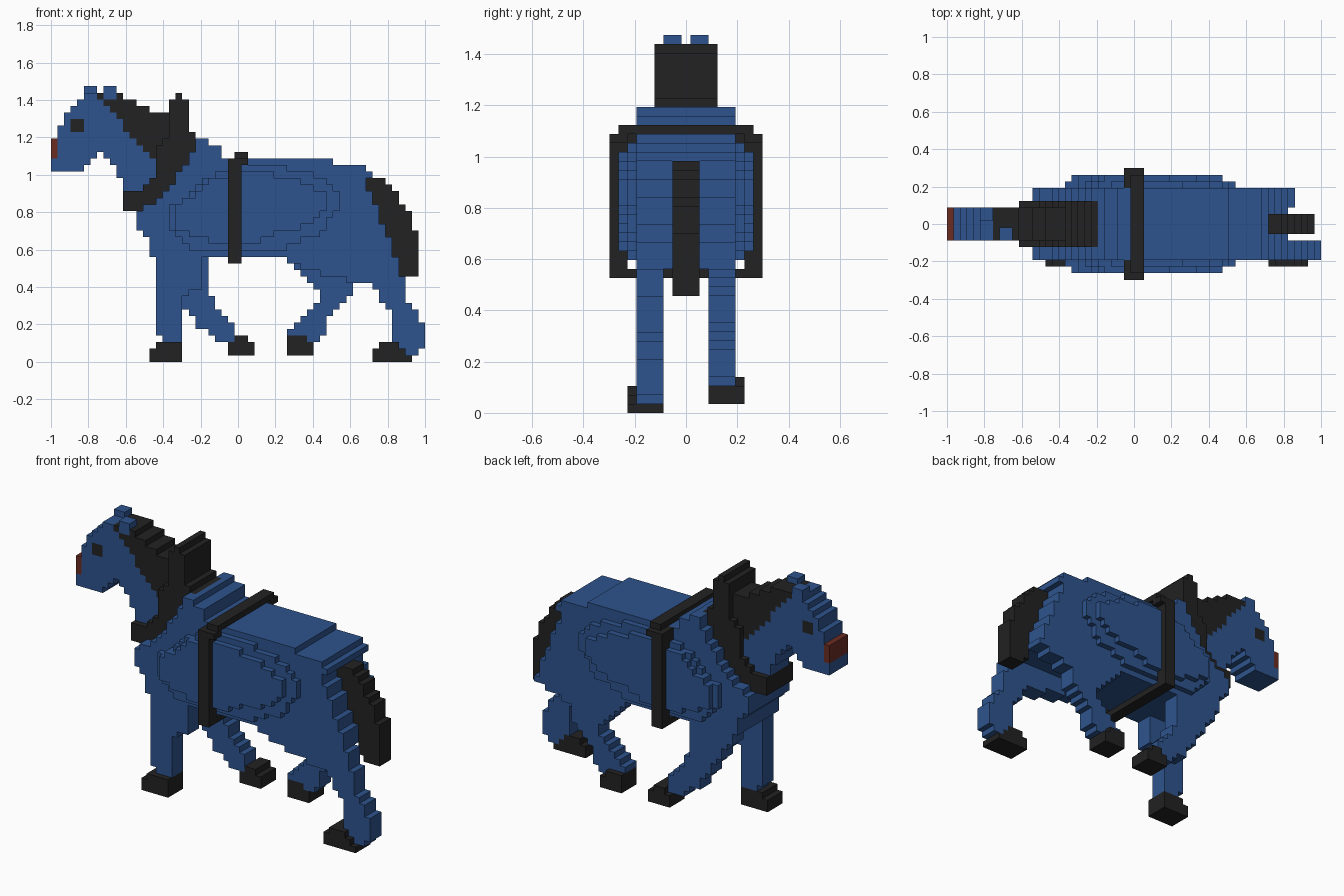
import bpy
import bmesh
from mathutils import Vector

cube = bpy.data.objects.get("Cube")
if cube:
    bpy.data.objects.remove(cube, do_unlink=True)

LENGTH = 57                 # blocks from nose to heel
UNIT = 2 / LENGTH           # size of one block


def make_material(name, colour):
    material = bpy.data.materials.new(name)
    material.use_nodes = True
    material.diffuse_color = (*colour, 1)
    shader = next(n for n in material.node_tree.nodes if n.type == "BSDF_PRINCIPLED")
    shader.inputs["Base Color"].default_value = (*colour, 1)
    return material


blue = make_material("coat blue", (0.027, 0.088, 0.27))
black = make_material("harness black", (0.016, 0.016, 0.016))
brown = make_material("nose brown", (0.147, 0.025, 0.016))

blocks = {}                 # block position -> part name; later parts replace earlier ones
part_material = {}


def fill(name, material, x_range, y_range, z_range):
    """Fill a box of blocks; upper limits of x and z are exclusive, y inclusive."""
    part_material[name] = material
    for x in range(*x_range):
        for y in range(y_range[0], y_range[1] + 1):
            for z in range(*z_range):
                blocks[x, y, z] = name


def profile(name, material, y_range, rows):
    """Stepped side profile from (height, start, end) rows, blended in between."""
    for low, high in zip(rows, rows[1:] + rows[-1:]):
        for z in range(low[0], max(high[0], low[0] + 1)):
            t = (z - low[0]) / max(high[0] - low[0], 1)
            start, end = (round(low[i] + t * (high[i] - low[i])) for i in (1, 2))
            fill(name, material, (start, end), y_range, (z, z + 1))


centre = lambda half: (-half, half)
RIGHT_LEG, RIGHT_HOOF = (-5, -3), (-6, -3)
LEFT_LEG, LEFT_HOOF = (3, 5), (3, 6)

# Tail, set into the rump
profile("tail", black, centre(1), [
    (13, 53, 56), (19, 50, 56), (20, 50, 55), (22, 49, 55), (23, 49, 54),
    (24, 48, 53), (25, 48, 53), (26, 48, 52), (27, 48, 51)])

# Trunk with withers and rump
profile("body", blue, centre(5), [
    (16, 15, 52), (18, 15, 52), (19, 14, 51), (20, 13, 51), (22, 13, 50),
    (23, 14, 50), (24, 16, 49), (25, 17, 49), (26, 18, 48), (27, 19, 48),
    (28, 19, 49), (29, 20, 48), (30, 21, 43), (31, 21, 26), (32, 22, 26), (33, 22, 24)])

# Rounded barrel, two layers swelling from the trunk
profile("barrel_outer", blue, centre(6), [
    (17, 21, 36), (18, 20, 38), (19, 19, 41), (20, 18, 42), (22, 18, 43),
    (23, 18, 44), (25, 21, 44), (26, 22, 43), (27, 23, 42), (28, 25, 40), (29, 28, 36)])
profile("barrel_inner", blue, centre(7), [
    (18, 24, 32), (19, 21, 34), (20, 19, 38), (21, 19, 40), (23, 19, 42),
    (25, 22, 42), (26, 23, 40), (27, 24, 38), (28, 27, 34)])

# Neck and head
profile("neck", blue, centre(2), [
    (26, 11, 15), (27, 11, 16), (28, 10, 17), (29, 10, 17), (30, 9, 17), (31, 8, 17)])
profile("head", blue, centre(2), [
    (29, 0, 5), (31, 0, 7), (32, 0, 15), (33, 0, 14), (34, 1, 13), (35, 1, 12),
    (36, 2, 11), (37, 2, 10), (38, 3, 9), (39, 4, 8), (40, 5, 7)])
fill("left_ear", blue, (5, 7), (1, 2), (40, 42))
profile("mane", black, centre(2), [
    (30, 16, 18), (34, 12, 18), (35, 11, 18), (36, 11, 18), (37, 10, 18),
    (38, 9, 15), (39, 8, 13), (40, 7, 11)])
fill("right_ear", blue, (8, 10), (-2, -1), (40, 42))
fill("nose", brown, (0, 1), centre(2), (31, 34))
for side in (-2, 2):
    fill("eyes", black, (3, 5), (side, side), (35, 37))

# Slanted collar with a raised top
profile("collar", black, centre(3), [
    (23, 11, 14), (24, 11, 16), (25, 11, 17), (26, 14, 18), (27, 15, 19),
    (28, 16, 19), (30, 16, 21), (31, 16, 21), (33, 17, 23), (34, 18, 22),
    (35, 18, 21), (39, 18, 21), (40, 19, 20)])

# Legs
profile("front_right_leg", blue, RIGHT_LEG, [
    (3, 17, 20), (4, 16, 20), (9, 16, 20), (10, 16, 21), (11, 16, 23), (15, 16, 23)])
profile("front_left_leg", blue, LEFT_LEG, [
    (3, 25, 29), (5, 22, 28), (6, 22, 27), (7, 21, 26), (8, 20, 25), (9, 20, 25),
    (11, 18, 24), (15, 16, 24)])
profile("hind_right_leg", blue, RIGHT_LEG, [
    (1, 54, 56), (2, 53, 57), (3, 52, 57), (5, 52, 57), (6, 52, 56), (8, 51, 55),
    (10, 50, 54), (11, 49, 54), (12, 45, 54), (13, 41, 53), (15, 36, 53)])
profile("hind_left_leg", blue, LEFT_LEG, [
    (3, 36, 41), (4, 36, 42), (6, 38, 42), (9, 41, 45), (10, 41, 46), (12, 39, 46),
    (13, 38, 48), (14, 37, 51), (15, 36, 53)])

# Hooves
profile("front_right_hoof", black, RIGHT_HOOF, [(0, 15, 20), (1, 15, 20), (2, 16, 20)])
profile("hind_right_hoof", black, RIGHT_HOOF, [(0, 49, 55), (1, 49, 54), (2, 50, 53)])
profile("front_left_hoof", black, LEFT_HOOF, [(1, 27, 31), (2, 27, 31), (3, 28, 30)])
profile("hind_left_hoof", black, LEFT_HOOF, [(1, 36, 40), (2, 36, 40), (3, 36, 39)])

# Girth strap around the barrel
for side in (-1, 1):
    flank = tuple(sorted((side * 7, side * 8)))
    fill("girth_strap", black, (27, 29), (side * 8, side * 8), (16, 31))
    fill("girth_strap", black, (27, 29), flank, (15, 18))
    fill("girth_strap", black, (28, 30), flank, (30, 31))
    fill("girth_strap", black, (27, 29), tuple(sorted((side * 6, side * 7))), (28, 31))
fill("girth_strap", black, (27, 29), centre(7), (15, 16))
fill("girth_strap", black, (28, 30), centre(7), (31, 32))


def build(name, material):
    """Skin the outer faces of a part's blocks and merge the flat areas."""
    bm = bmesh.new()
    corners = {}

    def corner(point):
        key = tuple(round(v * 2) for v in point)
        if key not in corners:
            x, y, z = point
            corners[key] = bm.verts.new(
                ((x + 0.5 - LENGTH / 2) * UNIT, y * UNIT, (z + 0.5) * UNIT))
        return corners[key]

    for position, owner in blocks.items():
        if owner != name:
            continue
        for axis in range(3):
            for sign in (-1, 1):
                normal = Vector((0, 0, 0))
                normal[axis] = sign
                if tuple(int(v) for v in Vector(position) + normal) in blocks:
                    continue
                u = Vector((0, 0, 0))
                u[(axis + 1) % 3] = 0.5
                v = normal.cross(u)
                middle = Vector(position) + normal / 2
                bm.faces.new([corner(middle + p) for p in (-u - v, u - v, u + v, v - u)])
    bmesh.ops.dissolve_limit(bm, angle_limit=0.01, verts=bm.verts, edges=bm.edges)
    mesh = bpy.data.meshes.new(name)
    bm.to_mesh(mesh)
    bm.free()
    mesh.materials.append(material)
    bpy.context.collection.objects.link(bpy.data.objects.new(name, mesh))


for part, material in part_material.items():
    build(part, material)
